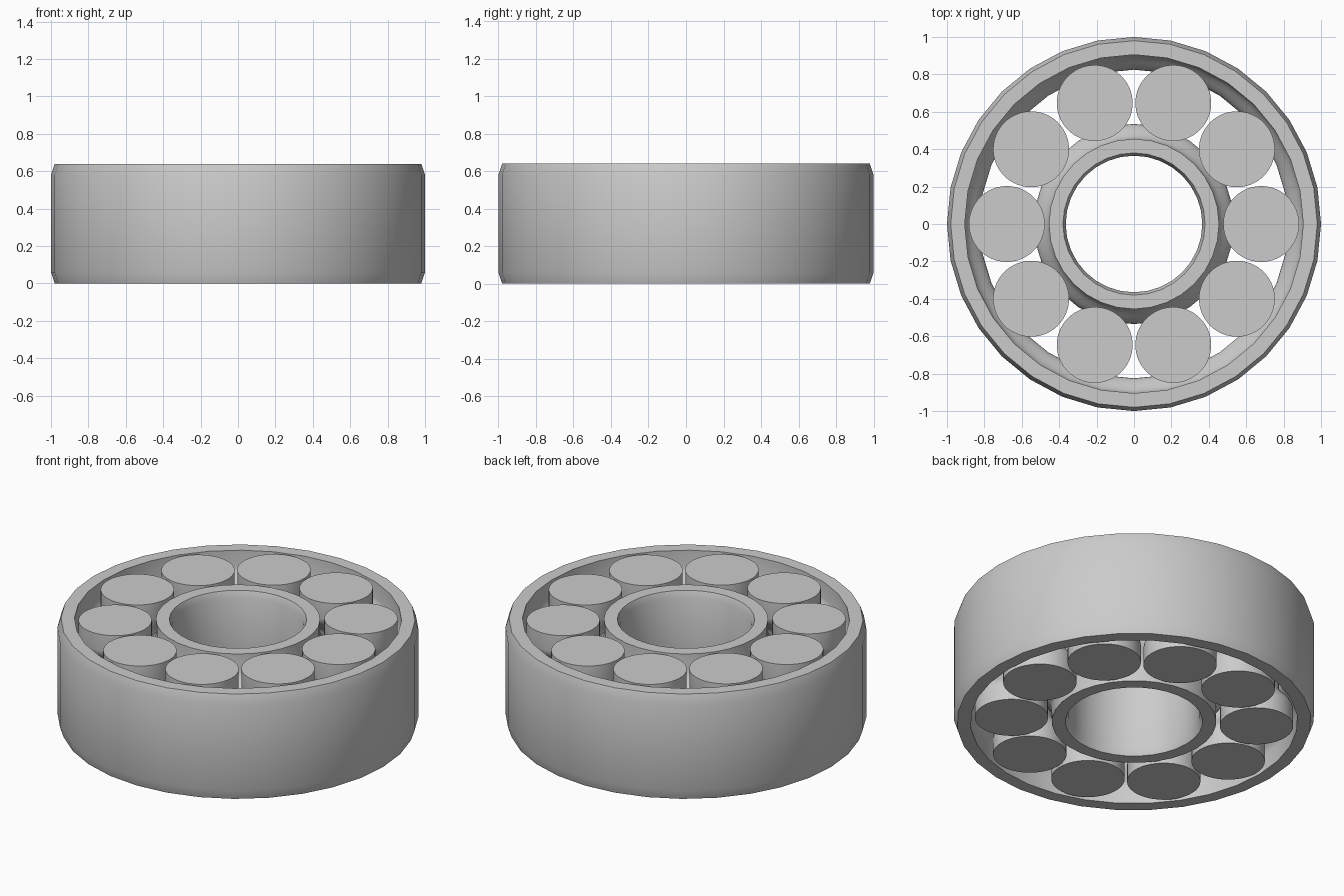
import bpy
import bmesh
import math

cube = bpy.data.objects.get("Cube")
if cube:
    bpy.data.objects.remove(cube, do_unlink=True)

HEIGHT = 0.64
ROLLERS = 10
ORBIT = 0.68

grey = bpy.data.materials.new("plain grey")
grey.use_nodes = True
colour = (0.6, 0.6, 0.6, 1)
grey.diffuse_color = colour
grey.node_tree.nodes["Principled BSDF"].inputs["Base Color"].default_value = colour


def race(rim, middle, start=0.10, end=0.24, steps=8):
    """Upright track that eases from the rim radius to the middle radius and back."""
    lower = [(rim, 0)]
    for i in range(steps + 1):
        t = i / steps
        ease = (1 - math.cos(math.pi * t)) / 2
        lower.append((rim + (middle - rim) * ease, start + (end - start) * t))
    return lower + [(r, HEIGHT - z) for r, z in reversed(lower)]


def chamfered(wall, edge, size):
    """Upright wall with a small chamfer at both ends."""
    return [(edge, 0), (wall, size), (wall, HEIGHT - size), (edge, HEIGHT)]


def lathe(name, profile, sides, closed, location=(0, 0, 0)):
    """Turn a profile around z; an open profile gets flat end caps."""
    bm = bmesh.new()
    loops = []
    for r, z in profile:
        loops.append([bm.verts.new((r * math.cos(math.tau * k / sides),
                                    r * math.sin(math.tau * k / sides), z))
                      for k in range(sides)])
    pairs = list(zip(loops, loops[1:]))
    if closed:
        pairs.append((loops[-1], loops[0]))
    else:
        bm.faces.new(loops[0])
        bm.faces.new(loops[-1])
    for a, b in pairs:
        for k in range(sides):
            n = (k + 1) % sides
            bm.faces.new((a[k], a[n], b[n], b[k]))
    bmesh.ops.recalc_face_normals(bm, faces=bm.faces)
    mesh = bpy.data.meshes.new(name)
    bm.to_mesh(mesh)
    bm.free()
    mesh.materials.append(grey)
    obj = bpy.data.objects.new(name, mesh)
    obj.location = location
    bpy.context.collection.objects.link(obj)
    bpy.ops.object.select_all(action="DESELECT")
    obj.select_set(True)
    bpy.context.view_layer.objects.active = obj
    bpy.ops.object.shade_smooth_by_angle(angle=math.radians(35))
    return obj


# Outer ring: chamfered outside, track bulging inward
lathe("outer_ring",
      chamfered(1.0, 0.98, 0.06) + race(0.905, 0.825)[::-1], 32, True)

# Inner ring: chamfered bore, track bulging outward
lathe("inner_ring",
      race(0.455, 0.535) + chamfered(0.365, 0.38, 0.04)[::-1], 32, True)

# Waisted rollers spaced around the track
roller = lathe("roller_1", race(0.203, 0.123), 48, False, (ORBIT, 0, 0))
for i in range(1, ROLLERS):
    angle = math.tau * i / ROLLERS
    copy = bpy.data.objects.new(f"roller_{i + 1}", roller.data)
    copy.location = (ORBIT * math.cos(angle), ORBIT * math.sin(angle), 0)
    copy.rotation_euler.z = angle
    bpy.context.collection.objects.link(copy)
